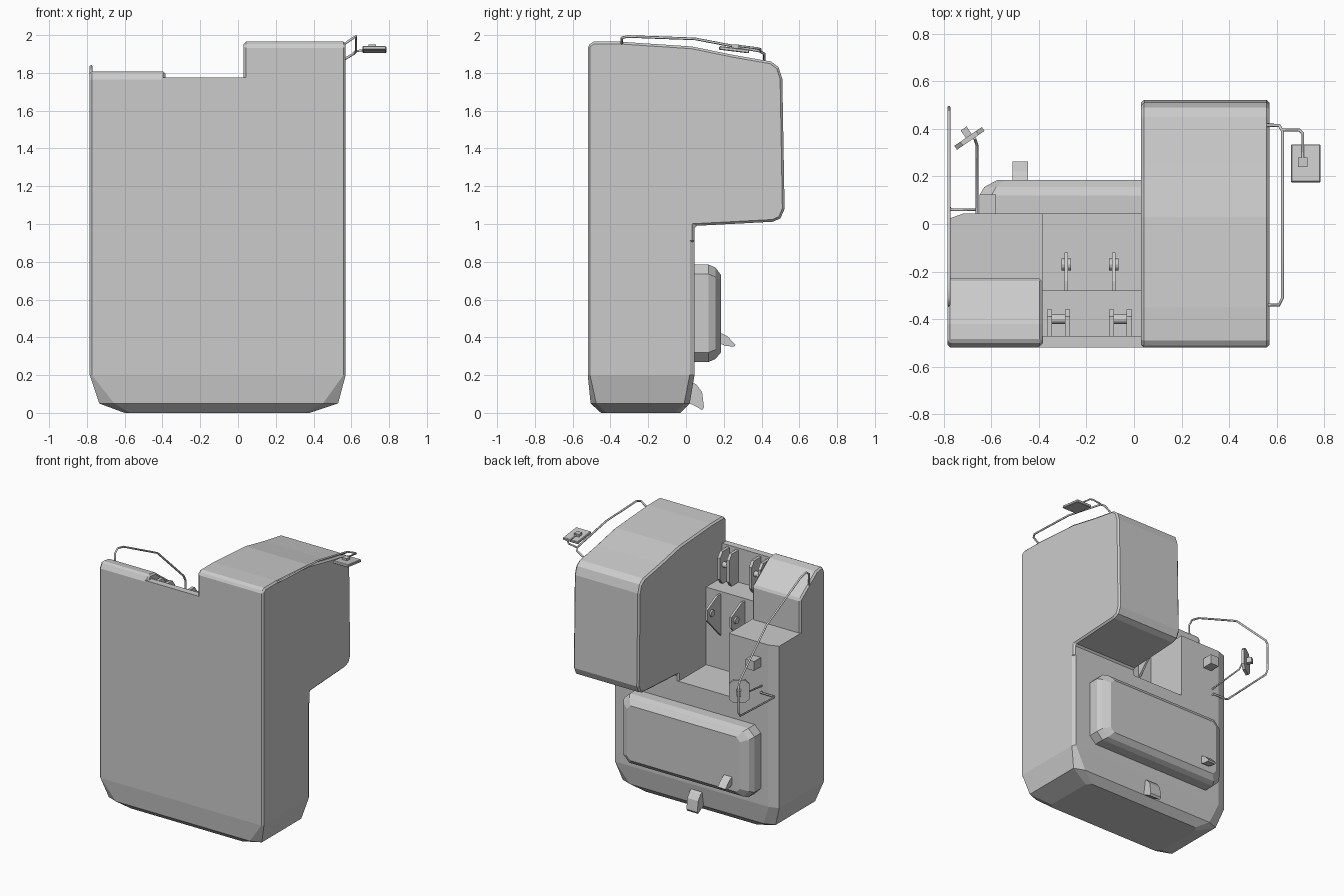
import bpy, bmesh
from mathutils import Matrix, Vector

if "Cube" in bpy.data.objects:
    bpy.data.objects.remove(bpy.data.objects["Cube"])

grey = bpy.data.materials.new("plain_grey")
grey.use_nodes = True
GREY = (0.6, 0.6, 0.6, 1)
grey.diffuse_color = GREY
grey.node_tree.nodes["Principled BSDF"].inputs["Base Color"].default_value = GREY


def finish(name, bm, bevel=0):
    bmesh.ops.remove_doubles(bm, verts=bm.verts, dist=0.0001)
    bmesh.ops.recalc_face_normals(bm, faces=bm.faces)
    mesh = bpy.data.meshes.new(name)
    bm.to_mesh(mesh)
    bm.free()
    mesh.materials.append(grey)
    ob = bpy.data.objects.new(name, mesh)
    bpy.context.collection.objects.link(ob)
    if bevel:
        mod = ob.modifiers.new("edge_bevel", "BEVEL")
        mod.width = bevel
        mod.limit_method = "ANGLE"
        mod.angle_limit = 0.8
    return ob


def loft(name, rings, axis="z", bevel=0):
    """Join equal-length 2D outlines, each given with its level along an axis."""
    place = {"x": lambda a, b, t: (t, a, b),
             "y": lambda a, b, t: (a, t, b),
             "z": lambda a, b, t: (a, b, t)}[axis]
    bm = bmesh.new()
    loops = [[bm.verts.new(place(a, b, t)) for a, b in pts] for pts, t in rings]
    n = len(loops[0])
    for low, high in zip(loops, loops[1:]):
        for i in range(n):
            j = (i + 1) % n
            bm.faces.new((low[i], low[j], high[j], high[i]))
    bm.faces.new(loops[0])
    bm.faces.new(loops[-1])
    return finish(name, bm, bevel)


def outline(a0, a1, b0, b1, cuts):
    """Rectangle with each corner cut by its own (da, db)."""
    (p, q), (r, s), (t, u), (v, w) = cuts
    return [(a0, b0 + q), (a0 + p, b0), (a1 - r, b0), (a1, b0 + s),
            (a1, b1 - u), (a1 - t, b1), (a0 + v, b1), (a0, b1 - w)]


def extrude_x(name, profile, x0, x1, bevel=0):
    return loft(name, [(profile, x0), (profile, x1)], "x", bevel)


def box(name, lo, hi, tilt=0, axis="X", bevel=0):
    lo, hi = Vector(lo), Vector(hi)
    bm = bmesh.new()
    m = (Matrix.Translation((lo + hi) / 2) @ Matrix.Rotation(tilt, 4, axis)
         @ Matrix.Diagonal((*(hi - lo), 1)))
    bmesh.ops.create_cube(bm, size=1, matrix=m)
    return finish(name, bm, bevel)


def rod(name, x0, x1, y, z, radius):
    bm = bmesh.new()
    m = Matrix.Translation(((x0 + x1) / 2, y, z)) @ Matrix.Rotation(1.5708, 4, "Y")
    bmesh.ops.create_cone(bm, cap_ends=True, segments=12, radius1=radius,
                          radius2=radius, depth=abs(x1 - x0), matrix=m)
    return finish(name, bm)


def pipe(name, points, radius=0.007):
    curve = bpy.data.curves.new(name, "CURVE")
    curve.dimensions = "3D"
    curve.bevel_depth = radius
    curve.bevel_resolution = 1
    curve.use_fill_caps = True
    line = curve.splines.new("POLY")
    line.points.add(len(points) - 1)
    for p, co in zip(line.points, points):
        p.co = (*co, 1)
    curve.materials.append(grey)
    bpy.context.collection.objects.link(bpy.data.objects.new(name, curve))


LEFT, RIGHT, FRONT, BACK = 0.57, -0.785, -0.52, 0.045
INNER, GAP = -0.385, 0.03
small, rear, none = (0.012, 0.012), (0.07, 0.025), (0, 0)

# Main body with tapered, chamfered bottom
side = outline(RIGHT, LEFT, FRONT, BACK, [small, small, (0.015, 0.025), rear])
loft("main_body", [
    (outline(-0.6, 0.38, -0.45, -0.03, [(0.03, 0.03)] * 4), 0),
    (outline(-0.735, 0.53, -0.505, 0.02, [(0.08, 0.03)] * 4), 0.05),
    (side, 0.2), (side, 0.94)])

# Tall cabin with overhang
cab = [(FRONT, 0.9), (FRONT, 1.945), (-0.49, 1.965), (-0.35, 1.965), (0.03, 1.94),
       (0.25, 1.895), (0.45, 1.86), (0.49, 1.83), (0.51, 1.77), (0.522, 1.08),
       (0.5, 1.03), (0.46, 1.012), (BACK, 0.99), (BACK, 0.9)]
extrude_x("cabin", cab, GAP, LEFT, 0.012)

# Stepped side column
loft("side_column", [(outline(RIGHT, INNER, FRONT, BACK, [small, none, none, rear]), z)
                     for z in (0.9, 1.41)])
extrude_x("side_tank", [(FRONT, 1.3), (FRONT, 1.765), (-0.495, 1.81), (-0.42, 1.8),
                        (-0.23, 1.66), (-0.23, 1.3)], RIGHT, INNER, 0.012)

# Middle channel
box("channel_wall", (INNER, FRONT, 0.9), (GAP + 0.02, -0.28, 1.52))
box("front_plate", (INNER - 0.02, FRONT, 1.4), (GAP + 0.03, -0.47, 1.775))

# Pivot brackets and pins in the channel
for x in (-0.285, -0.085):
    extrude_x("lower_bracket", [(-0.29, 1.18), (-0.29, 1.5), (-0.24, 1.5),
                                (-0.12, 1.44), (-0.12, 1.36)], x - 0.008, x + 0.008)
    rod("bracket_boss", x - 0.02, x + 0.02, -0.17, 1.4, 0.025)
for x0, x1 in ((-0.355, -0.28), (-0.095, -0.02)):
    for x in (x0, x1):
        extrude_x("upper_bracket", [(-0.48, 1.52), (-0.48, 1.76), (-0.39, 1.76),
                                    (-0.36, 1.72), (-0.36, 1.56), (-0.39, 1.52)],
                  x - 0.011, x + 0.011)
    rod("bracket_pin", x0, x1, -0.4, 1.66, 0.02)

# Raised rear cover with latch and handle
loft("rear_cover", [
    (outline(-0.65, 0.43, 0.27, 0.785, [(0.05, 0.05)] * 4), 0.03),
    (outline(-0.65, 0.43, 0.27, 0.785, [(0.05, 0.05)] * 4), 0.12),
    (outline(-0.63, 0.41, 0.285, 0.77, [(0.05, 0.05)] * 4), 0.155),
    (outline(-0.575, 0.36, 0.32, 0.73, [(0.03, 0.03)] * 4), 0.185)], "y")
extrude_x("cover_handle", [(0.17, 0.37), (0.17, 0.43), (0.22, 0.405),
                           (0.262, 0.36), (0.255, 0.35), (0.21, 0.355)], -0.51, -0.445)
extrude_x("lower_latch", [(0.02, 0.05), (0.02, 0.17), (0.055, 0.15), (0.085, 0.11),
                          (0.095, 0.03), (0.085, 0.015), (0.06, 0.03)], -0.16, -0.07)
box("side_lamp", (-0.65, 0.03, 1.23), (-0.58, 0.125, 1.3))

# Cabin grab rail and mirror
pipe("cabin_rail", [(0.56, -0.34, 1.95), (0.61, -0.34, 1.985), (0.625, -0.31, 1.993),
                    (0.625, 0.05, 1.98), (0.625, 0.39, 1.915), (0.61, 0.415, 1.9),
                    (0.56, 0.415, 1.87)])
pipe("cabin_mirror_arm", [(0.625, 0.395, 1.915), (0.695, 0.395, 1.925),
                          (0.71, 0.38, 1.93), (0.71, 0.26, 1.945)], 0.006)
box("cabin_mirror", (0.66, 0.175, 1.913), (0.785, 0.335, 1.933), -0.12, bevel=0.004)
box("cabin_mirror_mount", (0.69, 0.24, 1.92), (0.73, 0.28, 1.95))

# Side grab rail and mirror
rail_x = RIGHT + 0.007
pipe("side_rail", [(rail_x, y, z) for y, z in (
    (-0.34, 1.7), (-0.34, 1.81), (-0.31, 1.835), (-0.24, 1.82), (0.16, 1.62),
    (0.47, 1.33), (0.49, 1.29), (0.49, 1.09), (0.47, 1.06), (0.07, 1.045))]
    + [(-0.77, 0.06, 1.045), (-0.66, 0.06, 1.045), (-0.66, 0.03, 1.045)])
pipe("side_mirror_arm", [(-0.66, 0.03, 1.09), (-0.66, 0.33, 1.12), (-0.67, 0.36, 1.17)], 0.006)
mirror = loft("side_mirror", [(outline(-0.07, 0.07, -0.085, 0.085, [(0.03, 0.03)] * 4), y)
                              for y in (-0.01, 0.01)], "y")
mirror.matrix_world = Matrix.Translation((-0.692, 0.36, 1.18)) @ Matrix.Rotation(0.6, 4, "Z")
box("side_mirror_mount", (-0.72, 0.365, 1.16), (-0.69, 0.405, 1.2), 0.6, "Z")
